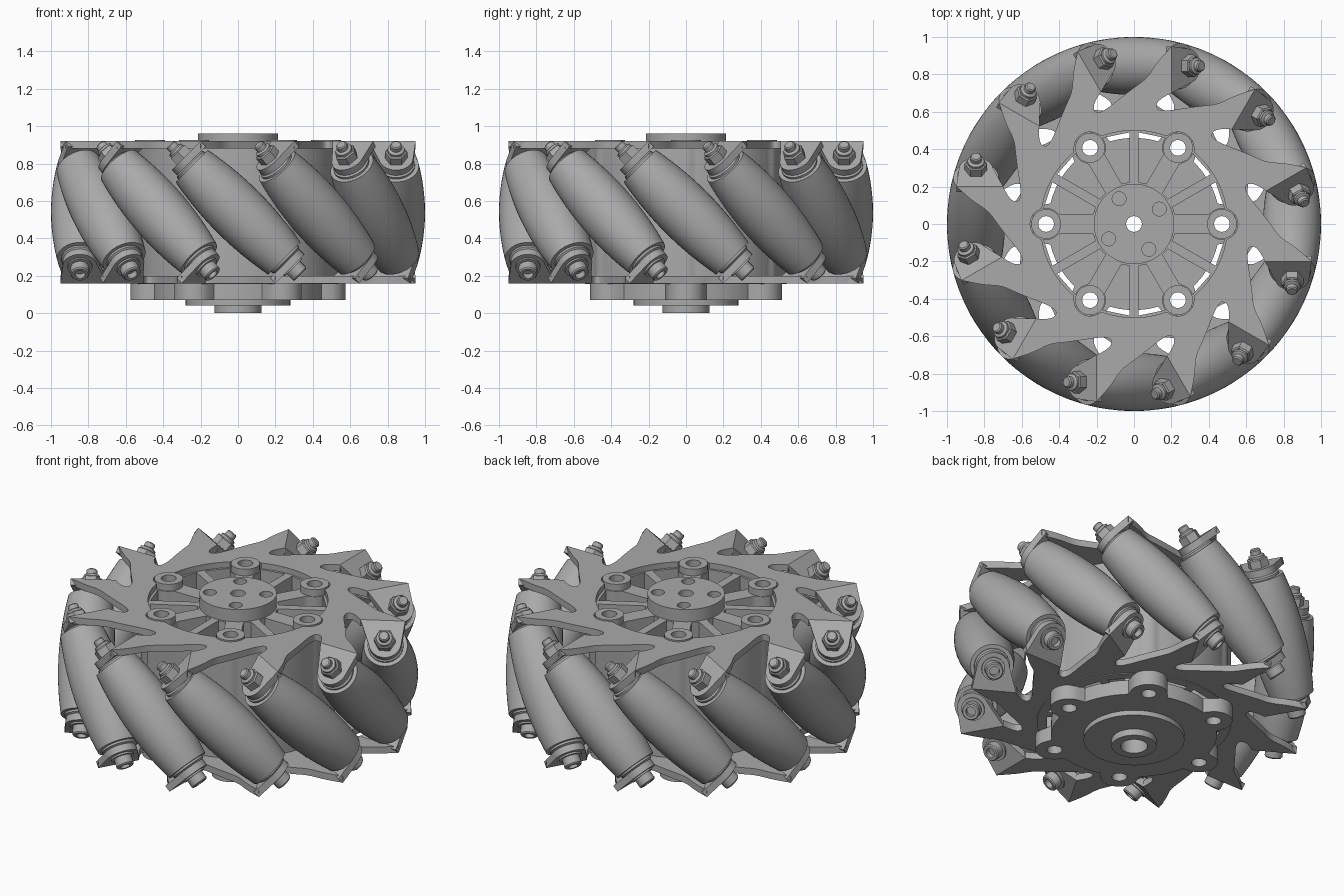
import bpy, bmesh, math
from math import sin, cos, pi, sqrt, radians
from mathutils import Matrix, Vector

if "Cube" in bpy.data.objects:
    bpy.data.objects.remove(bpy.data.objects["Cube"])

COUNT = 12          # rollers
MID = 0.54          # height of the wheel's middle plane
AXIS_R = 0.845      # distance of roller axes from the centre
BOLT_R = 0.47       # bolt circle of the hub

grey = bpy.data.materials.new("grey_metal")
grey.use_nodes = True
grey.diffuse_color = (0.4, 0.4, 0.4, 1)
grey.node_tree.nodes["Principled BSDF"].inputs["Base Color"].default_value = (0.4, 0.4, 0.4, 1)


def place(name, mesh, matrix=Matrix()):
    ob = bpy.data.objects.new(name, mesh)
    bpy.context.collection.objects.link(ob)
    ob.matrix_world = matrix
    return ob


def finish(bm, name):
    bmesh.ops.remove_doubles(bm, verts=bm.verts, dist=1e-5)
    bmesh.ops.recalc_face_normals(bm, faces=bm.faces)
    mesh = bpy.data.meshes.new(name)
    bm.to_mesh(mesh)
    bm.free()
    mesh.materials.clear()
    mesh.materials.append(grey)
    mesh.polygons.foreach_set("use_smooth", [True] * len(mesh.polygons))
    mesh.set_sharp_from_angle(angle=radians(30))
    return mesh


def slab(name, loops, z0, z1):
    """Mesh of a flat outline with holes, extruded from z0 to z1."""
    cu = bpy.data.curves.new(name, "CURVE")
    cu.dimensions = "2D"
    cu.fill_mode = "BOTH"
    cu.extrude = (z1 - z0) / 2
    for loop in loops:
        sp = cu.splines.new("POLY")
        sp.points.add(len(loop) - 1)
        for p, (x, y) in zip(sp.points, loop):
            p.co = (x, y, 0, 1)
        sp.use_cyclic_u = True
    tmp = place(name, cu)
    raw = bpy.data.meshes.new_from_object(tmp.evaluated_get(bpy.context.evaluated_depsgraph_get()))
    bm = bmesh.new()
    bm.from_mesh(raw)
    bmesh.ops.translate(bm, verts=bm.verts, vec=(0, 0, (z0 + z1) / 2))
    bpy.data.objects.remove(tmp)
    bpy.data.curves.remove(cu)
    bpy.data.meshes.remove(raw)
    return finish(bm, name)


def lathe(bm, profile, sides):
    """Spin (radius, height) points around z."""
    vs = [bm.verts.new((r, 0, z)) for r, z in profile]
    es = [bm.edges.new(pair) for pair in zip(vs, vs[1:])]
    bmesh.ops.spin(bm, geom=vs + es, cent=(0, 0, 0), axis=(0, 0, 1),
                   angle=2 * pi, steps=sides, use_merge=False)
    bmesh.ops.remove_doubles(bm, verts=bm.verts, dist=1e-5)


def circle(r, cx=0, cy=0, n=32):
    return [(cx + r * cos(2 * pi * i / n), cy + r * sin(2 * pi * i / n)) for i in range(n)]


def around(r, n, start=0):
    return [(r * cos(start + 2 * pi * i / n), r * sin(start + 2 * pi * i / n)) for i in range(n)]


def turn(p, a):
    return (p[0] * cos(a) - p[1] * sin(a), p[0] * sin(a) + p[1] * cos(a))


def lobed(base, lobe, n=288):
    """Circle with six round lobes on the bolt circle."""
    pts = []
    for i in range(n):
        a = 2 * pi * i / n
        d = (a + pi / 6) % (pi / 3) - pi / 6
        disc = lobe ** 2 - (BOLT_R * sin(d)) ** 2
        r = max(base, BOLT_R * cos(d) + sqrt(disc)) if disc > 0 else base
        pts.append((r * cos(a), r * sin(a)))
    return pts


def chaikin(pts):
    out = [pts[0]]
    for a, b in zip(pts, pts[1:]):
        out += [tuple(p * 0.75 + q * 0.25 for p, q in zip(a, b)),
                tuple(p * 0.25 + q * 0.75 for p, q in zip(a, b))]
    return out + [pts[-1]]


# Rollers: barrel profile that stays inside the unit wheel radius
def barrel(s):
    best = 1
    for k in range(-60, 61):
        b = k * 0.002
        a = sqrt(1 - (s + b) ** 2 / 2) - AXIS_R
        best = min(best, sqrt(a * a + b * b))
    return best


END = 0.35
body = [(barrel(s), s) for s in [END * k / 12 for k in range(-12, 13)]]
bm = bmesh.new()
lathe(bm, [(0, -END)] + body + [(0, END)], 40)
roller = finish(bm, "roller")

# Bolt with washers, socket head, nut and threaded tip
bm = bmesh.new()
for side in (1, -1):
    lathe(bm, [(0, side * 0.34), (0.1, side * 0.34), (0.1, side * 0.362), (0.085, side * 0.372), (0, side * 0.372)], 28)
lathe(bm, [(0, -0.4), (0.066, -0.4), (0.066, -0.42), (0.05, -0.42), (0.05, -0.465),
           (0.044, -0.472), (0.028, -0.472), (0.028, -0.44), (0, -0.44)], 24)
lathe(bm, [(0, 0.4), (0.06, 0.4), (0.06, 0.456), (0.052, 0.462), (0, 0.462)], 6)
lathe(bm, [(0, 0.45), (0.045, 0.45), (0.045, 0.475), (0.03, 0.482), (0.03, 0.506), (0.024, 0.512), (0, 0.512)], 20)
bolt = finish(bm, "roller_bolt")

# Bent tab that holds one roller end, square to the roller axis
BEND, TOP, THICK = 0.2, 0.38, 0.04
centre = 0.127
outline = [(0, 0.7)] + [(centre + 0.092 * cos(a), AXIS_R + 0.092 * sin(a))
                        for a in [radians(d) for d in range(-80, 91, 10)]] + [(0, 0.95)]
bm = bmesh.new()
k = sqrt(0.5)
face = bm.faces.new([bm.verts.new((y, -(BEND + v * k), TOP - v * k)) for v, y in outline])
ext = bmesh.ops.extrude_face_region(bm, geom=[face], use_keep_orig=True)
bmesh.ops.translate(bm, verts=[g for g in ext["geom"] if isinstance(g, bmesh.types.BMVert)],
                    vec=Vector((0, k, -k)) * THICK)
tab = finish(bm, "roller_tab")

# Saw-toothed side plate: arm edges and relief notches repeated around the rim
notch = [(BEND, 0.70), (0.16, 0.68), (0.122, 0.65), (0.12, 0.615), (0.16, 0.605)]
arm = [(-0.119, 0.636), (-0.07, 0.676), (0, 0.73), (0.07, 0.78), (0.12, 0.86), (BEND, 0.95)]
edge = chaikin(chaikin(notch + [turn(p, -pi / 6) for p in arm]))
rim = []
for i in range(COUNT):
    rim += [turn(p, -pi / 2 - i * pi / 6) for p in edge]
side_plate = slab("side_plate", [rim, lobed(0.5, 0.085)], TOP - THICK, TOP)

lift = Matrix.Translation((0, 0, MID))
flip = Matrix.Rotation(pi, 4, "X")
for label, m in (("upper", Matrix()), ("lower", flip)):
    place(label + "_side_plate", side_plate, lift @ m)
    for i in range(COUNT):
        place(label + "_roller_tab", tab, lift @ Matrix.Rotation(i * pi / 6, 4, "Z") @ m)
for i in range(COUNT):
    m = (Matrix.Rotation(i * pi / 6, 4, "Z") @ Matrix.Translation((AXIS_R, 0, MID))
         @ Matrix.Rotation(pi / 4, 4, "X"))
    place("roller", roller, m)
    place("roller_bolt", bolt, m)


# Hub web: pockets between six wide spokes with bosses and six thin ribs
def pocket(mirror, a):
    radii = [0.225 + 0.265 * i / 20 for i in range(21)]
    low, high = [], []
    for r in radii:
        d = math.asin(0.05 / r)
        c = (r * r + BOLT_R ** 2 - 0.085 ** 2) / (2 * r * BOLT_R)
        if c < 1:
            d = max(d, math.acos(c))
        low.append((r * cos(d), mirror * r * sin(d)))
        u = pi / 6 - math.asin(0.025 / r)
        high.append((r * cos(u), mirror * r * sin(u)))
    return [turn(p, a) for p in low + high[::-1]]


bolt_holes = [circle(0.042, x, y, 24) for x, y in around(BOLT_R, 6)]
pockets = [pocket(s, i * pi / 3) for i in range(6) for s in (1, -1)]
place("hub_web", slab("hub_web", [lobed(0.54, 0.08)] + pockets + bolt_holes + [circle(0.042)], 0.155, 0.885))
for x, y in around(BOLT_R, 6):
    place("hub_boss", slab("hub_boss", [circle(0.08, x, y), circle(0.042, x, y, 24)], 0.86, 0.926))

# Hub cap with four small holes
small = [circle(0.037, x, y, 24) for x, y in around(0.157, 4, radians(30.5))]
place("hub_cap", slab("hub_cap", [circle(0.215, n=64), circle(0.042)] + small, 0.88, 0.96))

# Lobed mounting flange, step and shaft sleeve underneath
place("mounting_flange", slab("mounting_flange", [lobed(0.46, 0.105), circle(0.075)] + bolt_holes, 0.07, 0.16))
place("flange_step", slab("flange_step", [circle(0.28, n=64), circle(0.075)], 0.04, 0.072))
place("shaft_sleeve", slab("shaft_sleeve", [circle(0.125, n=48), circle(0.075)], 0, 0.042))
